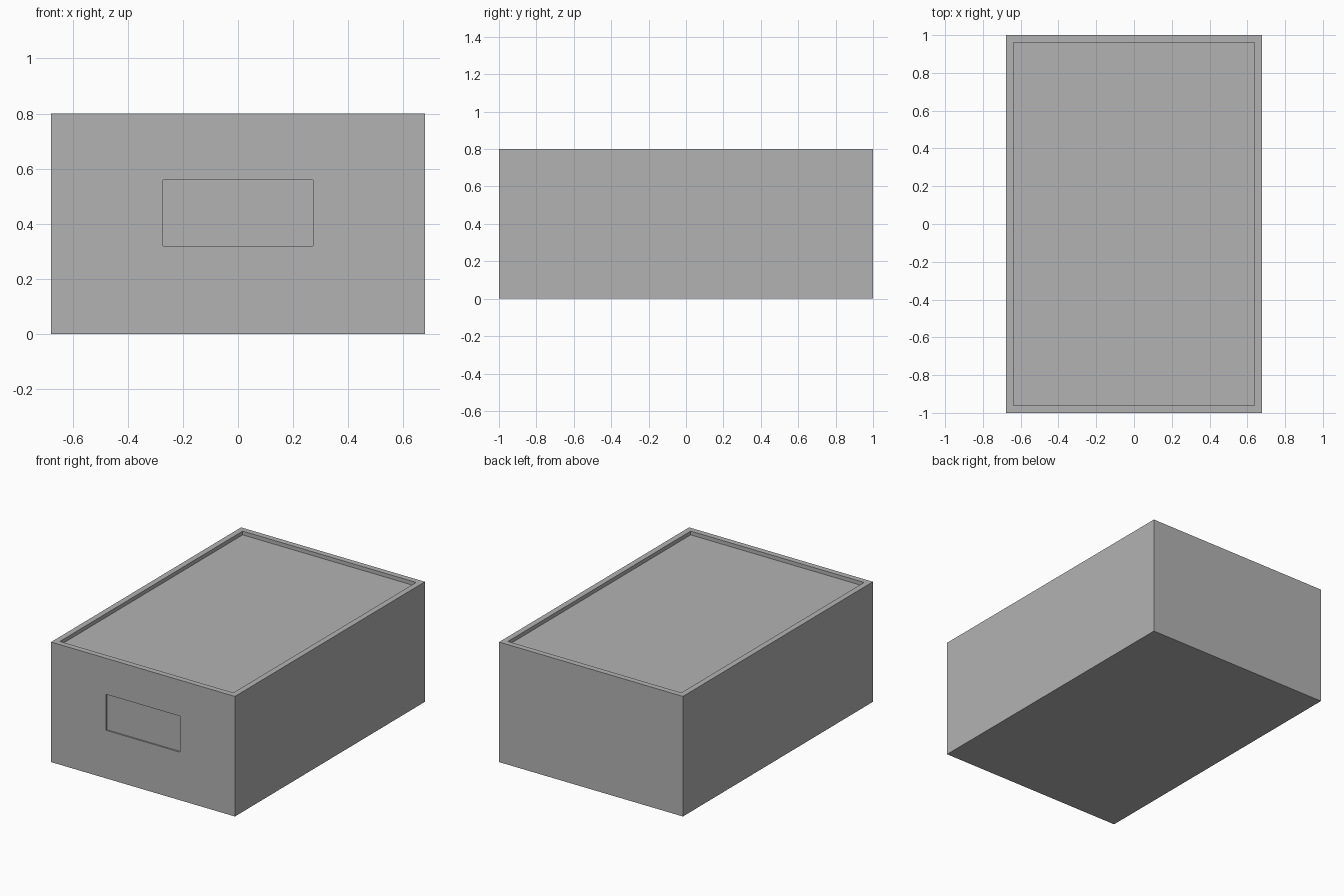
import bpy
import bmesh
from mathutils import Vector

default = bpy.data.objects.get("Cube")
if default:
    bpy.data.objects.remove(default, do_unlink=True)

WIDTH, LENGTH, HEIGHT = 1.355, 2.0, 0.8

# One plain grey for the whole box
grey = bpy.data.materials.new("plain_grey")
grey.use_nodes = True
grey.diffuse_color = (0.45, 0.45, 0.45, 1)
grey.node_tree.nodes["Principled BSDF"].inputs["Base Color"].default_value = grey.diffuse_color


def recess(bm, direction, centre, size, depth):
    """Sink a rectangular panel into the outer face that points along direction."""
    direction = Vector(direction)
    bm.normal_update()
    face = max(bm.faces, key=lambda f: f.normal.dot(direction))
    bmesh.ops.inset_individual(bm, faces=[face], thickness=0.03)
    # Place the inset corners on the panel outline
    middle = face.calc_center_median()
    for v in face.verts:
        offset = v.co - middle
        for axis in range(3):
            if abs(direction[axis]) < 0.5:
                side = 1 if offset[axis] > 0 else -1
                v.co[axis] = centre[axis] + side * size[axis] / 2
    # Push the panel in, leaving straight walls
    floor = bmesh.ops.extrude_discrete_faces(bm, faces=[face])["faces"][0]
    bmesh.ops.translate(bm, verts=floor.verts, vec=-direction * depth)


# Box body
bm = bmesh.new()
bmesh.ops.create_cube(bm, size=1)
bmesh.ops.scale(bm, verts=bm.verts, vec=(WIDTH, LENGTH, HEIGHT))
bmesh.ops.translate(bm, verts=bm.verts, vec=(0, 0, HEIGHT / 2))

# Sunken top inside a narrow rim, and a shallow label panel on the front
recess(bm, (0, 0, 1), (0, 0, HEIGHT), (1.278, 1.923, 0), 0.025)
recess(bm, (0, -1, 0), (0, -LENGTH / 2, 0.44), (0.545, 0, 0.24), 0.01)

bmesh.ops.recalc_face_normals(bm, faces=bm.faces)
mesh = bpy.data.meshes.new("box_body")
bm.to_mesh(mesh)
bm.free()
mesh.materials.append(grey)
box = bpy.data.objects.new("box_body", mesh)
bpy.context.collection.objects.link(box)
